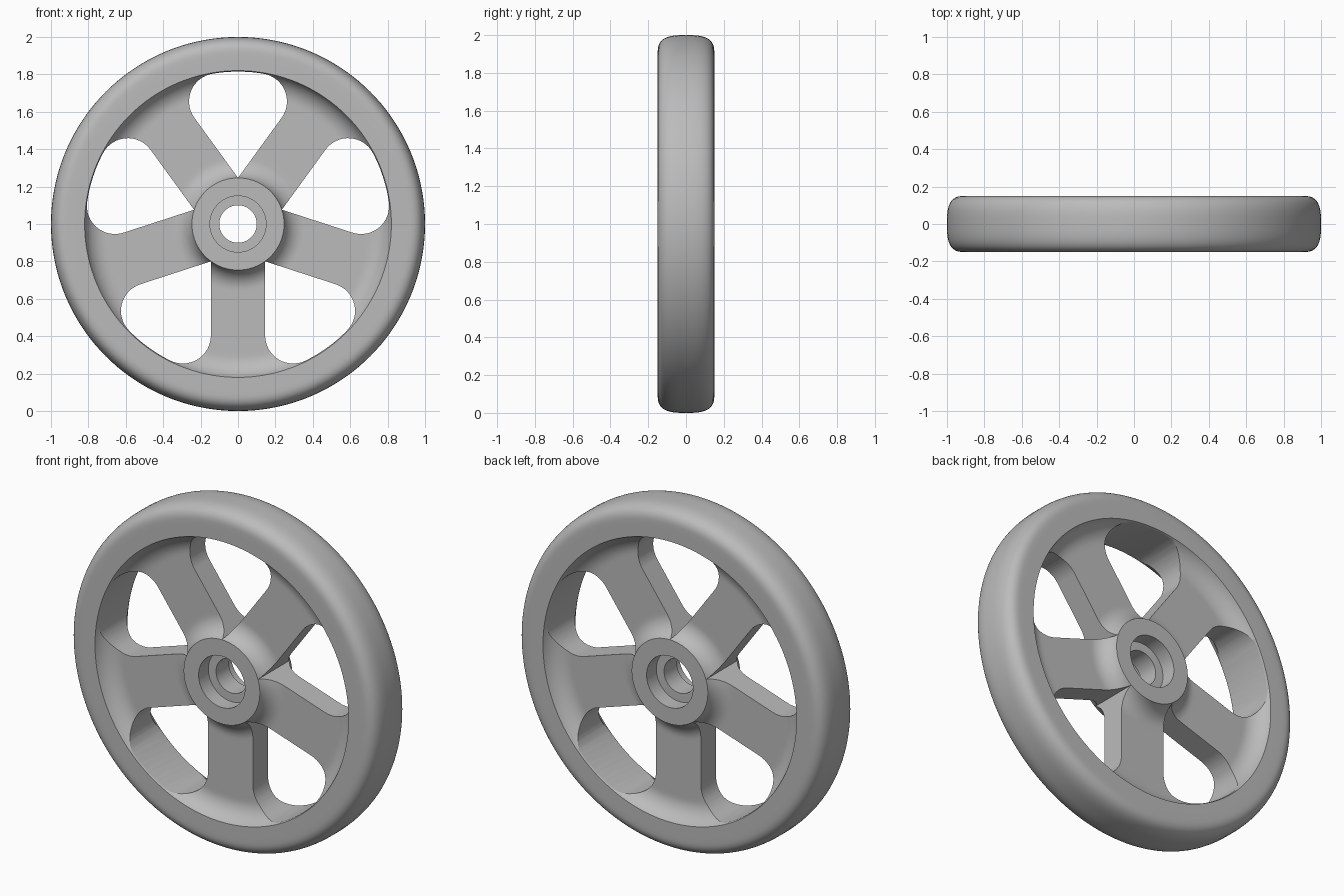
import bpy, bmesh
from math import sin, cos, pi, radians, atan2, sqrt

SEGMENTS = 144
HALF = 0.15            # half width of rim and hub
WEB = 0.07             # half thickness of the spokes
SPOKES = 5
SPOKE_HALF = 0.145
WINDOW_R = 0.815       # outer radius of the windows
FILLET = 0.15          # window corner radius

cube = bpy.data.objects.get("Cube")
if cube:
    bpy.data.objects.remove(cube)


def arc(cx, cy, r, a0, a1, n):
    return [(cx + r * cos(a0 + (a1 - a0) * i / n),
             cy + r * sin(a0 + (a1 - a0) * i / n)) for i in range(n + 1)]


def make_object(name, bm):
    bmesh.ops.recalc_face_normals(bm, faces=bm.faces)
    mesh = bpy.data.meshes.new(name)
    bm.to_mesh(mesh)
    bm.free()
    obj = bpy.data.objects.new(name, mesh)
    bpy.context.collection.objects.link(obj)
    return obj


def half_profile():
    """Section (radius, depth) from the bore out to the crown, one side only."""
    pts = [(0.10, 0.06), (0.15, 0.06), (0.15, HALF)]
    # hub flare
    a = atan2(-0.03, -sqrt(0.11 ** 2 - 0.03 ** 2))
    pts += arc(0.352, 0.18, 0.11, a, -pi / 2, 10)
    # flat web, with holding rings
    pts += [(0.37, WEB), (0.69, WEB)]
    # inner rim flare
    pts += arc(0.707, 0.19, 0.12, -pi / 2, atan2(-0.04, sqrt(0.12 ** 2 - 0.04 ** 2)), 10)
    # rim face and rounded tread
    pts.append((0.88, HALF))
    for i in range(17):
        t = pi / 2 * (1 - i / 16)
        pts.append((0.9 + 0.1 * max(cos(t), 0) ** (2 / 3),
                    HALF * max(sin(t), 0) ** (2 / 3)))
    return pts


# Wheel body: the full section revolved about the y axis
side = half_profile()
section = side + [(r, -y) for r, y in reversed(side[:-1])]
bm = bmesh.new()
rings = []
for s in range(SEGMENTS):
    a = 2 * pi * s / SEGMENTS
    rings.append([bm.verts.new((r * cos(a), y, 1 + r * sin(a))) for r, y in section])
count = len(section)
for s in range(SEGMENTS):
    ring, after = rings[s], rings[(s + 1) % SEGMENTS]
    for i in range(count):
        j = (i + 1) % count
        bm.faces.new((ring[i], ring[j], after[j], after[i]))
wheel = make_object("wheel", bm)

# Window outline, in the frame of the spoke beside it
step = 2 * pi / SPOKES
offset = SPOKE_HALF + FILLET
along = sqrt((WINDOW_R - FILLET) ** 2 - offset ** 2)
lean = atan2(offset, along)
apex = SPOKE_HALF / sin(step / 2)
corner = arc(along, offset, FILLET, -pi / 2, lean, 16)
outer = arc(0, 0, WINDOW_R, lean, step - lean, 12)[1:-1]
mirrored = [(x * cos(step) + y * sin(step), x * sin(step) - y * cos(step))
            for x, y in reversed(corner)]
outline = [(apex * cos(step / 2), SPOKE_HALF)] + corner + outer + mirrored

# Cutter: one prism for each window
bm = bmesh.new()
for k in range(SPOKES):
    a = radians(-90) + k * step
    flat = [(x * cos(a) - y * sin(a), 1 + x * sin(a) + y * cos(a)) for x, y in outline]
    face = bm.faces.new([bm.verts.new((x, -0.3, z)) for x, z in flat])
    moved = bmesh.ops.extrude_face_region(bm, geom=[face])["geom"]
    bmesh.ops.translate(bm, vec=(0, 0.6, 0),
                        verts=[v for v in moved if isinstance(v, bmesh.types.BMVert)])
cutter = make_object("window_cutter", bm)
cutter.hide_render = True

# Cut the windows
bpy.ops.object.select_all(action='DESELECT')
bpy.context.view_layer.objects.active = wheel
wheel.select_set(True)
cut = wheel.modifiers.new("windows", 'BOOLEAN')
cut.operation = 'DIFFERENCE'
cut.solver = 'EXACT'
cut.object = cutter
bpy.ops.object.modifier_apply(modifier=cut.name)
bpy.data.objects.remove(cutter)

# Smooth shading with sharp edges
bpy.ops.object.shade_smooth_by_angle(angle=radians(30))
weighted = wheel.modifiers.new("weighted_normals", 'WEIGHTED_NORMAL')
weighted.keep_sharp = True

# Single grey finish
grey = bpy.data.materials.new("plain_grey")
grey.use_nodes = True
colour = (0.5, 0.5, 0.5, 1)
grey.diffuse_color = colour
grey.node_tree.nodes["Principled BSDF"].inputs["Base Color"].default_value = colour
wheel.data.materials.clear()
wheel.data.materials.append(grey)
